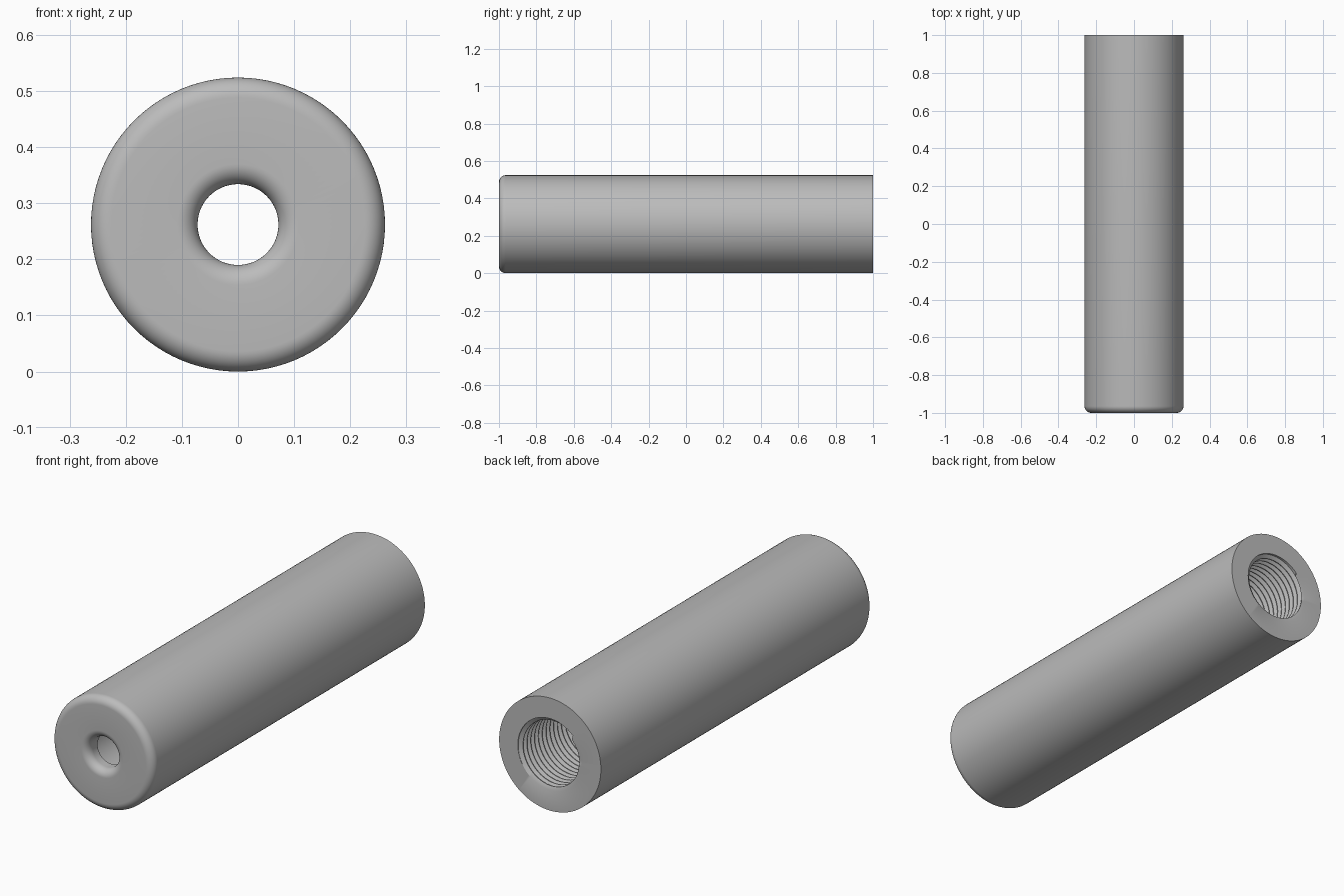
import bpy, bmesh
from math import sin, cos, pi, radians

cube = bpy.data.objects.get("Cube")
if cube:
    bpy.data.objects.remove(cube, do_unlink=True)

SEGMENTS = 96
OUTER, HOLE, BORE, THREAD = 0.262, 0.072, 0.149, 0.166
FILLET, WALL = 0.036, 0.07
PITCH, TURNS = 0.028, 26


def fixed(r, y):
    """Profile point that is the same all the way round."""
    return lambda turn: (r, y)


def arc(cr, cy, start, end, steps=10):
    """Rounded corner of the profile, as a list of points."""
    angles = [radians(start + (end - start) * i / steps) for i in range(steps + 1)]
    return [fixed(cr + FILLET * cos(a), cy + FILLET * sin(a)) for a in angles]


def helix(k, phase, r):
    """Thread profile point that advances one pitch per turn, trimmed at both ends."""
    def point(turn):
        u = k + phase + turn - 1
        if u <= 0:
            return THREAD, 1
        if u >= TURNS:
            return BORE, 1 - TURNS * PITCH
        return r, 1 - u * PITCH
    return point


# Front face with rounded hole mouth and rounded outer rim
profile = arc(HOLE + FILLET, FILLET - 1, 180, 270)
profile += arc(OUTER - FILLET, FILLET - 1, -90, 0)
# Outer wall and flat back face
profile += [fixed(OUTER, 1), fixed(THREAD, 1)]
# Internal screw thread
for k in range(TURNS + 2):
    profile += [helix(k, 0, THREAD), helix(k, 0.12, THREAD),
                helix(k, 0.5, BORE), helix(k, 0.62, BORE)]
# Plain bore, inside of the end wall, and small hole
profile += [fixed(BORE, WALL - 1), fixed(HOLE, WALL - 1), profile[0]]

# Skin the profile around the y axis
bm = bmesh.new()
grid = []
for point in profile:
    row = []
    for j in range(SEGMENTS + 1):
        r, y = point(j / SEGMENTS)
        a = 2 * pi * j / SEGMENTS
        row.append(bm.verts.new((r * cos(a), y, OUTER + r * sin(a))))
    grid.append(row)
for low, high in zip(grid, grid[1:]):
    for j in range(SEGMENTS):
        bm.faces.new((low[j], high[j], high[j + 1], low[j + 1]))
bmesh.ops.remove_doubles(bm, verts=bm.verts, dist=0.00005)
bmesh.ops.dissolve_degenerate(bm, edges=bm.edges, dist=0.00001)

mesh = bpy.data.meshes.new("threaded_sleeve")
bm.to_mesh(mesh)
bm.free()
sleeve = bpy.data.objects.new("threaded_sleeve", mesh)
bpy.context.collection.objects.link(sleeve)

# Plain grey metal
grey = bpy.data.materials.new("grey_metal")
grey.use_nodes = True
colour = (0.5, 0.5, 0.5, 1)
grey.diffuse_color = colour
grey.node_tree.nodes["Principled BSDF"].inputs["Base Color"].default_value = colour
mesh.materials.append(grey)

bpy.ops.object.select_all(action="DESELECT")
sleeve.select_set(True)
bpy.context.view_layer.objects.active = sleeve
bpy.ops.object.shade_smooth_by_angle(angle=radians(30))
